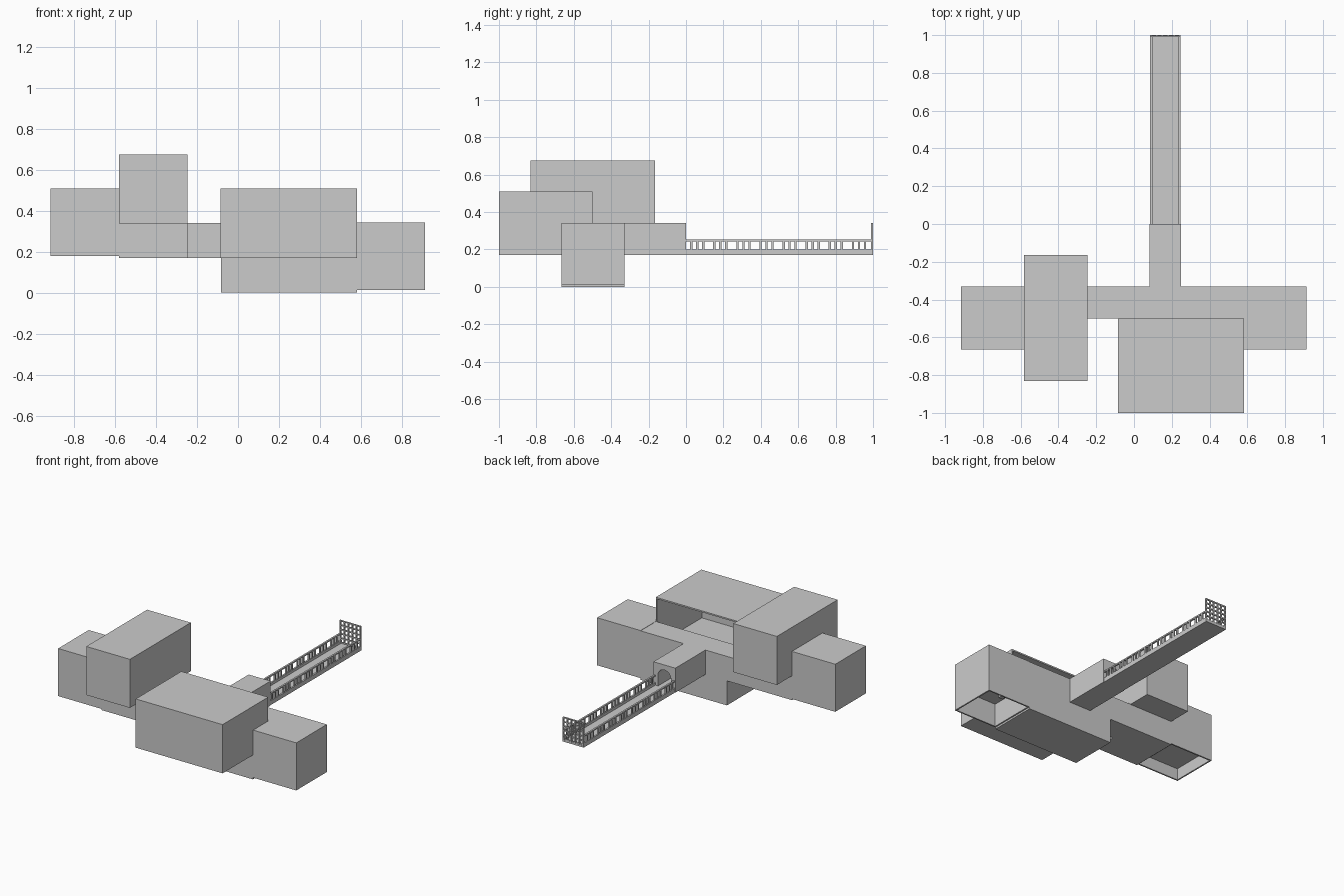
import bpy
import math

if "Cube" in bpy.data.objects:
    bpy.data.objects.remove(bpy.data.objects["Cube"], do_unlink=True)

grey = bpy.data.materials.new("plain grey")
grey.use_nodes = True
grey.diffuse_color = (0.6, 0.6, 0.6, 1)
grey.node_tree.nodes["Principled BSDF"].inputs["Base Color"].default_value = (0.6, 0.6, 0.6, 1)


def mesh_object(name, verts, faces):
    mesh = bpy.data.meshes.new(name)
    mesh.from_pydata(verts, [], faces)
    mesh.materials.append(grey)
    ob = bpy.data.objects.new(name, mesh)
    bpy.context.scene.collection.objects.link(ob)
    return ob


def prism(name, profile, y0, y1):
    """Extrude an (x, z) profile, counter-clockwise from the front, along y."""
    n = len(profile)
    verts = [(x, y, z) for y in (y0, y1) for x, z in profile]
    faces = [tuple(range(n)), tuple(range(2 * n - 1, n - 1, -1))]
    faces += [(i, i + n, (i + 1) % n + n, (i + 1) % n) for i in range(n)]
    return mesh_object(name, verts, faces)


def box(name, xs, ys, zs):
    (a, b), (c, d) = xs, zs
    return prism(name, [(a, c), (b, c), (b, d), (a, d)], *ys)


def cut(ob, cutter):
    cutter.hide_render = True
    mod = ob.modifiers.new("opening", "BOOLEAN")
    mod.operation = "DIFFERENCE"
    mod.solver = "EXACT"
    mod.object = cutter
    bpy.context.view_layer.objects.active = ob
    bpy.ops.object.modifier_apply(modifier=mod.name)
    bpy.data.objects.remove(cutter, do_unlink=True)


WALL = 0.01
BACK = (-0.665, -0.33)

# End rooms, open underneath
for name, x0, z0, depth in (("left_end_room", 0.58, 0.012, 0.16),
                            ("right_end_room", -0.915, 0.178, 0.08)):
    x1 = x0 + 0.333
    room = box(name, (x0, x1), BACK, (z0, z0 + 0.33))
    cut(room, box("room_cutter", (x0 + WALL, x1 - WALL),
                  (BACK[0] + WALL, BACK[1] - WALL), (z0 - 0.1, z0 + depth)))

# Stair inside the left end room
for i in range(5):
    x = 0.72 - i * 0.032
    z = 0.08 + i * 0.02
    box(f"stair_step_{i + 1}", (x, x + 0.032), (-0.43, -0.339), (z - 0.02, z))

# Low halls beside the end rooms
box("lower_hall", (-0.083, 0.58), BACK, (0, 0.17))
box("upper_hall", (-0.582, -0.247), BACK, (0.17, 0.34))

# Large rooms; the front one is open at the back above the corridor
box("tall_room", (-0.582, -0.247), (-0.832, -0.165), (0.338, 0.675))
front_room = box("front_room", (-0.085, 0.582), (-1, -0.5), (0.17, 0.508))
cut(front_room, box("room_cutter", (-0.075, 0.572), (-0.99, -0.4), (0.18, 0.498)))

# Corridors, the bridge one with an arched doorway
box("cross_corridor", (-0.58, 0.58), (-0.5, -0.33), (0.17, 0.34))
corridor = box("bridge_corridor", (0.082, 0.25), (-0.33, 0), (0.17, 0.34))
MID = 0.166
arch = [(MID - 0.05, 0.18), (MID + 0.05, 0.18)]
arch += [(MID + 0.05 * math.cos(t), 0.255 + 0.05 * math.sin(t))
         for t in (math.pi * i / 12 for i in range(13))]
cut(corridor, prism("arch_cutter", arch, -0.32, 0.1))

# Bridge deck with kerbs, rails and balusters in threes
box("bridge_deck", (0.085, 0.247), (0, 1), (0.17, 0.182))
for side, x in (("right", 0.085), ("left", 0.235)):
    xs = (x, x + 0.012)
    box(f"{side}_kerb", xs, (0, 1), (0.17, 0.2))
    box(f"{side}_handrail", xs, (0, 1), (0.243, 0.252))
    for g in range(8):
        for k in (-1, 0, 1):
            y = 0.06 + g * 0.1235 + k * 0.032
            box(f"{side}_baluster", (x + 0.001, x + 0.011),
                (y - 0.006, y + 0.006), (0.198, 0.245))

# Lattice gate closing the far end
BARS = 6
for i in range(BARS):
    x = 0.085 + i * (0.162 - 0.008) / (BARS - 1)
    z = 0.182 + i * (0.158 - 0.008) / (BARS - 1)
    box("gate_upright", (x, x + 0.008), (0.99, 1), (0.17, 0.34))
    box("gate_crossbar", (0.085, 0.247), (0.991, 0.999), (z, z + 0.008))
